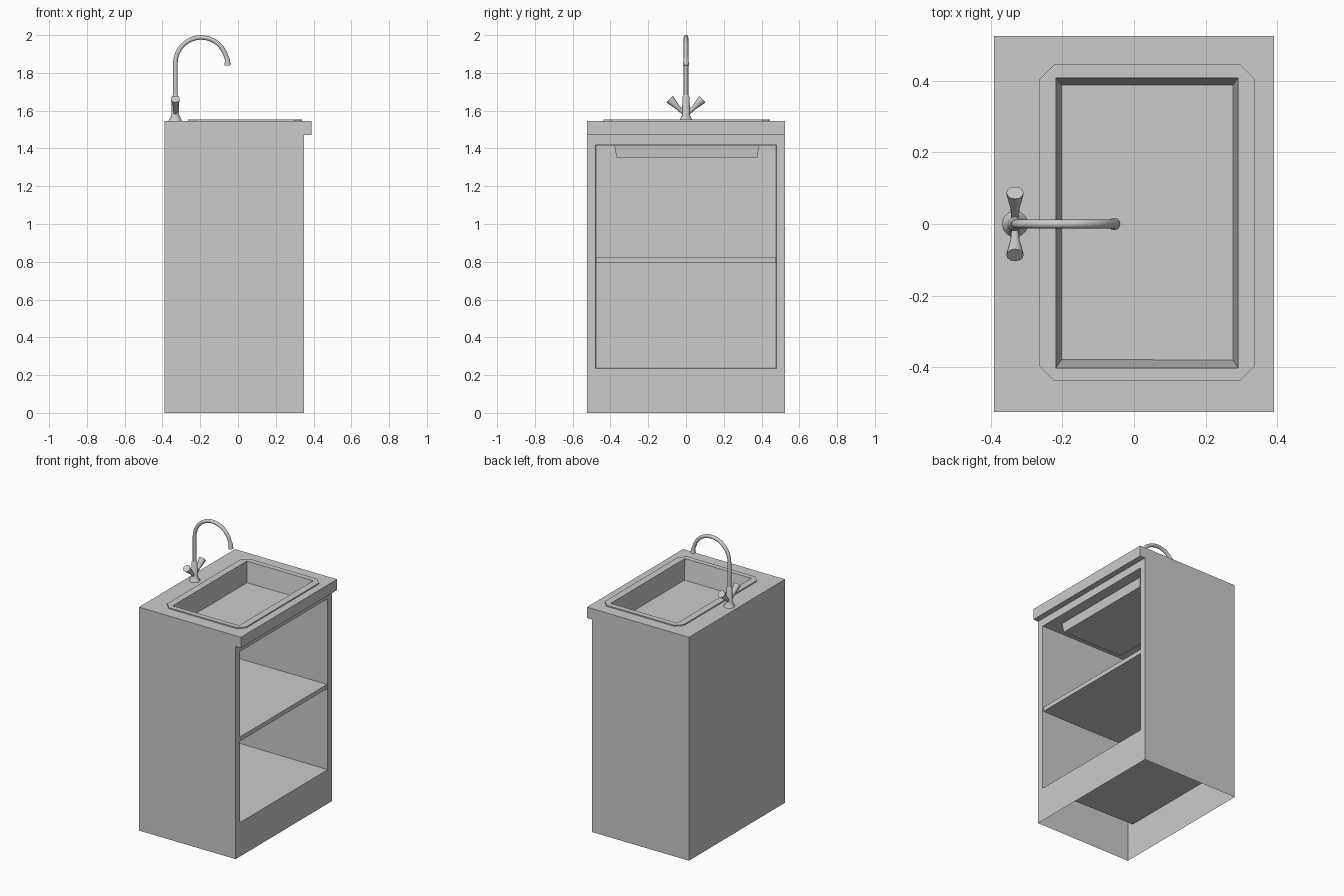
import bpy, bmesh
from math import sin, cos, radians

if "Cube" in bpy.data.objects:
    bpy.data.objects.remove(bpy.data.objects["Cube"])

TOP = 1.545          # worktop height
FX = 0.35            # plane of the open cabinet front
W = 0.525            # half width


def octagon(x0, x1, y0, y1, c):
    """Rectangle with corners cut by c, counter-clockwise."""
    return [(x0 + c, y0), (x1 - c, y0), (x1, y0 + c), (x1, y1 - c),
            (x1 - c, y1), (x0 + c, y1), (x0, y1 - c), (x0, y0 + c)]


def loft(bm, loops, cap=False):
    """Join successive loops with quads; optionally close the last one."""
    rings = [[bm.verts.new(p) for p in loop] for loop in loops]
    for a, b in zip(rings, rings[1:]):
        n = len(a)
        for i in range(n):
            j = (i + 1) % n
            bm.faces.new((a[i], a[j], b[j], b[i]))
    if cap:
        bm.faces.new(rings[-1])


def finish(bm, name, recalc=False):
    bmesh.ops.remove_doubles(bm, verts=bm.verts[:], dist=0.0005)
    if recalc:
        bmesh.ops.recalc_face_normals(bm, faces=bm.faces[:])
    me = bpy.data.meshes.new(name)
    bm.to_mesh(me)
    bm.free()
    ob = bpy.data.objects.new(name, me)
    bpy.context.collection.objects.link(ob)
    return ob


def tube(name, points, radii):
    """Round, capped sweep with a radius for every point."""
    cu = bpy.data.curves.new(name, 'CURVE')
    cu.dimensions = '3D'
    cu.bevel_depth = 1.0
    cu.bevel_resolution = 4
    cu.use_fill_caps = True
    sp = cu.splines.new('POLY')
    sp.points.add(len(points) - 1)
    for pt, co, r in zip(sp.points, points, radii):
        pt.co = (*co, 1)
        pt.radius = r
    ob = bpy.data.objects.new(name, cu)
    bpy.context.collection.objects.link(ob)
    bpy.ops.object.select_all(action='DESELECT')
    bpy.context.view_layer.objects.active = ob
    ob.select_set(True)
    bpy.ops.object.convert(target='MESH')
    bpy.ops.object.shade_smooth_by_angle(angle=radians(40))
    return bpy.context.object


# cabinet: side profile with worktop lip, open underneath
profile = [(-0.39, 0), (-0.39, TOP), (0.39, TOP), (0.39, 1.47), (FX, 1.47), (FX, 0)]
bm = bmesh.new()
left = [bm.verts.new((x, -W, z)) for x, z in profile]
right = [bm.verts.new((x, W, z)) for x, z in profile]
bm.faces.new(left)
bm.faces.new(right[::-1])
for i in (0, 2, 3):  # back, lip front, lip underside
    bm.faces.new((left[i], left[i + 1], right[i + 1], right[i]))


# front frame and the storage space behind it
def front_rect(x, y, z0, z1):
    return [(x, -y, z0), (x, y, z0), (x, y, z1), (x, -y, z1)]


loft(bm, [front_rect(FX, W, 0, 1.47),
          front_rect(FX, 0.48, 0.235, 1.417),
          front_rect(-0.385, 0.473, 0.241, 1.415)], cap=True)

# worktop around the sink cut-out
rim = (-0.265, 0.338, -0.437, 0.445)


def flat(rect, c, z):
    return [(x, y, z) for x, y in octagon(*rect, c)]


outer = flat((-0.39, 0.39, -W, W), 0, TOP)
rings = [[bm.verts.new(p) for p in loop] for loop in (outer, flat(rim, 0.042, TOP))]
bmesh.ops.remove_doubles(bm, verts=bm.verts[:], dist=0.0005)
bm.verts.ensure_lookup_table()


def corner(p):
    return min(bm.verts, key=lambda v: sum((a - b) ** 2 for a, b in zip(v.co, p)))


o = [corner(p) for p in outer]
r = [corner(p) for p in flat(rim, 0.042, TOP)]
for i in range(8):
    j = (i + 1) % 8
    quad = list(dict.fromkeys((o[i], o[j], r[j], r[i])))
    bm.faces.new(quad)
finish(bm, "cabinet", recalc=True)

# sink: raised rim with clipped corners and tapered basin
bm = bmesh.new()
loft(bm, [flat(rim, 0.042, TOP),
          flat(rim, 0.042, TOP + 0.008),
          flat((-0.218, 0.29, -0.402, 0.408), 0, TOP + 0.008),
          flat((-0.195, 0.27, -0.368, 0.378), 0, 1.353)], cap=True)
finish(bm, "sink")

# shelf
bm = bmesh.new()
bmesh.ops.create_cube(bm, size=1)
for v in bm.verts:
    v.co = (-0.018 + v.co.x * 0.73, v.co.y * 0.954, 0.81 + v.co.z * 0.03)
finish(bm, "shelf")

# tap: body, gooseneck spout and two flared handles
TX = -0.332
tube("tap_body",
     [(TX, 0, z) for z in (TOP, 1.555, 1.575, 1.672, 1.682)],
     (0.036, 0.031, 0.021, 0.019, 0.013))

neck = [(TX, 0, 1.66), (TX, 0, 1.76)]
neck += [(-0.195 - 0.137 * cos(radians(a)), 0, 1.85 + 0.138 * sin(radians(a)))
         for a in range(0, 166, 11)]
neck += [(-0.056, 0, 1.868), (-0.055, 0, 1.84)]
tube("tap_spout", neck, [0.012] * (len(neck) - 2) + [0.013, 0.017])

for side, label in ((-1, "left"), (1, "right")):
    tube(f"tap_handle_{label}",
         [(TX, side * y, z) for y, z in ((0.005, 1.579), (0.045, 1.619), (0.08, 1.654), (0.087, 1.661))],
         (0.009, 0.013, 0.023, 0.024))
